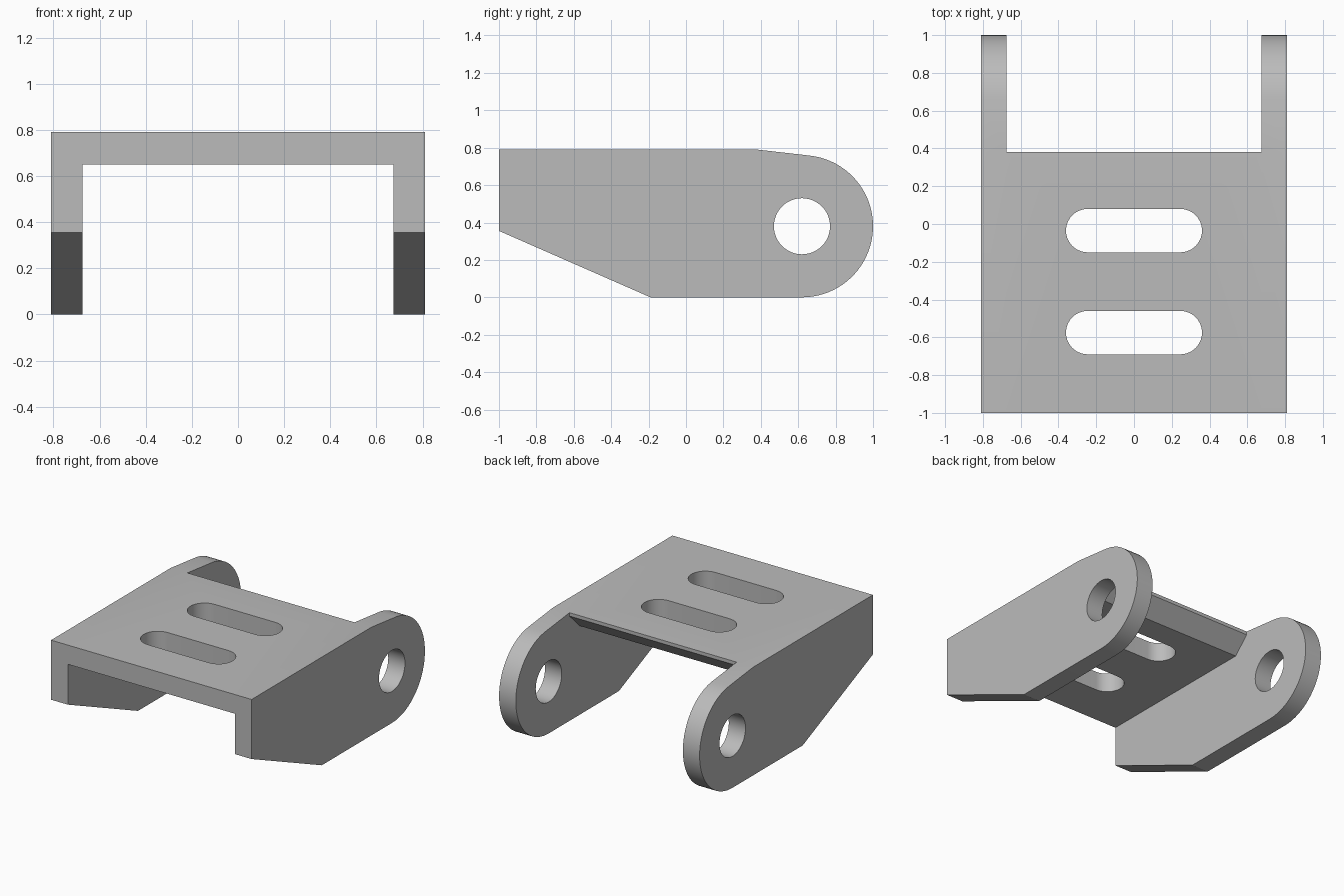
import bpy
import bmesh
from math import sin, cos, radians
from mathutils import Vector

cube = bpy.data.objects.get("Cube")
if cube:
    bpy.data.objects.remove(cube, do_unlink=True)

HALF, INNER = 0.81, 0.675         # outer and inner arm faces in x
TOP, UNDER = 0.79, 0.65           # deck faces in z
BACK = 0.38                       # rear edge of the deck
PIVOT, ARM_R, HOLE_R = (0.62, 0.38), 0.38, 0.15

grey = bpy.data.materials.new("plain_grey")
grey.use_nodes = True
grey.diffuse_color = (0.5, 0.5, 0.5, 1)
grey.node_tree.nodes["Principled BSDF"].inputs["Base Color"].default_value = (0.5, 0.5, 0.5, 1)


def arc(centre, r, start, end, steps):
    """Points along an arc, angles in degrees."""
    angles = [radians(start + (end - start) * i / steps) for i in range(steps + 1)]
    return [(centre[0] + r * cos(a), centre[1] + r * sin(a)) for a in angles]


def prism(name, profile, axis, low, high):
    """Extrude a profile along x (profile in y, z) or z (profile in x, y)."""
    bm = bmesh.new()
    place = (lambda p: (low, *p)) if axis == "x" else (lambda p: (*p, low))
    face = bm.faces.new([bm.verts.new(place(p)) for p in profile])
    grown = bmesh.ops.extrude_face_region(bm, geom=[face])["geom"]
    move = Vector((high - low, 0, 0)) if axis == "x" else Vector((0, 0, high - low))
    bmesh.ops.translate(bm, vec=move, verts=[v for v in grown if isinstance(v, bmesh.types.BMVert)])
    bmesh.ops.recalc_face_normals(bm, faces=bm.faces)
    mesh = bpy.data.meshes.new(name)
    bm.to_mesh(mesh)
    bm.free()
    mesh.materials.append(grey)
    obj = bpy.data.objects.new(name, mesh)
    bpy.context.collection.objects.link(obj)
    return obj


def combine(target, other, operation):
    """Apply a boolean and discard the helper."""
    mod = target.modifiers.new(operation, "BOOLEAN")
    mod.operation, mod.object, mod.solver = operation, other, "EXACT"
    bpy.context.view_layer.objects.active = target
    bpy.ops.object.modifier_apply(modifier=mod.name)
    bpy.data.objects.remove(other, do_unlink=True)


# Deck with a chamfer under its rear edge
chamfer = 0.115
bracket = prism("bracket", [(-1, UNDER), (BACK - chamfer, UNDER), (BACK, UNDER + chamfer),
                            (BACK, TOP), (-1, TOP)], "x", -INNER, INNER)

# Side arms with rounded ends
arm = [(-1, TOP), (-1, 0.355), (-0.19, 0)] + arc(PIVOT, ARM_R, -90, 84, 40) + [(BACK, TOP)]
for side, low, high in (("right", -HALF, -INNER), ("left", INNER, HALF)):
    combine(bracket, prism(side + "_arm", arm, "x", low, high), "UNION")

# Pivot hole through both arms
hole = arc(PIVOT, HOLE_R, 0, 360, 48)[:-1]
combine(bracket, prism("pivot_hole", hole, "x", -1, 1), "DIFFERENCE")

# Two rounded slots through the deck
r, reach = 0.115, 0.245
for y in (-0.035, -0.575):
    slot = arc((reach, y), r, -90, 90, 20) + arc((-reach, y), r, 90, 270, 20)
    combine(bracket, prism("slot", slot, "z", 0.5, 1), "DIFFERENCE")

# Smooth curved walls, keep hard edges
bpy.ops.object.select_all(action="DESELECT")
bracket.select_set(True)
bpy.context.view_layer.objects.active = bracket
bpy.ops.object.shade_smooth_by_angle(angle=radians(20))
